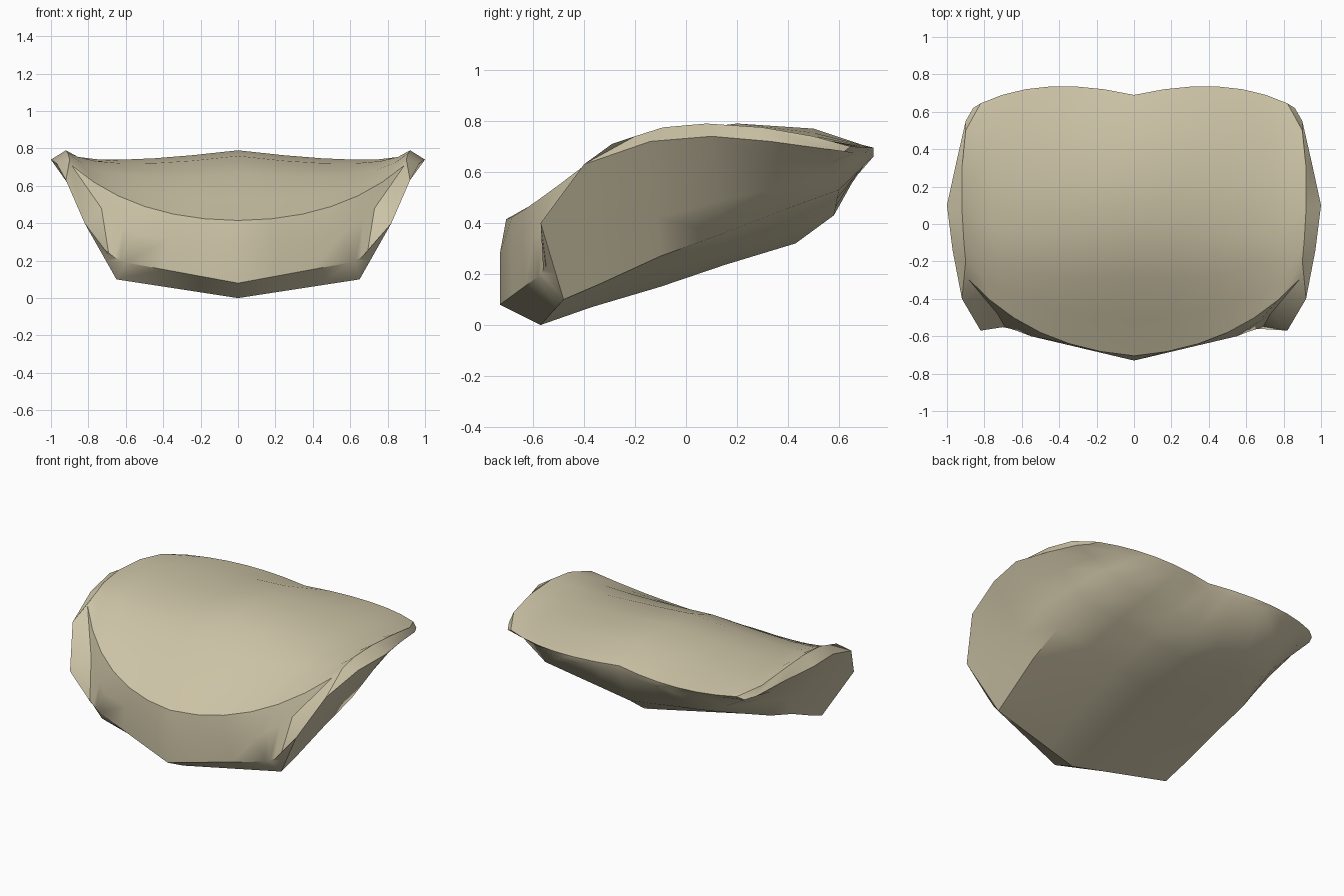
import bpy
import bmesh

default_cube = bpy.data.objects.get("Cube")
if default_cube:
    bpy.data.objects.remove(default_cube, do_unlink=True)

# Each rib: centre (y, z), middle (x, y, z), outer end (x, y, z)
TOP = [
    ((-.705, .415), (.5, -.58, .49), (.89, -.29, .71)),
    ((-.5, .53), (.55, -.42, .575), (.9, -.2, .74)),
    ((-.28, .665), (.6, -.25, .66), (.91, -.09, .775)),
    ((-.05, .76), (.62, -.05, .72), (.92, .08, .79)),
    ((.2, .79), (.62, .2, .74), (.92, .3, .775)),
    ((.5, .77), (.6, .5, .735), (.9, .5, .74)),
    ((.69, .7), (.45, .735, .695), (.82, .645, .7)),
]
BOTTOM = [
    ((-.57, 0), (.65, -.48, .1), (.82, -.57, .4)),
    ((-.37, .07), (.67, -.34, .16), (.92, -.4, .63)),
    ((-.1, .15), (.7, -.1, .27), (.97, -.14, .72)),
    ((.15, .235), (.72, .15, .36), (1, .1, .74)),
    ((.43, .32), (.68, .38, .45), (.95, .33, .72)),
    ((.58, .43), (.6, .6, .53), (.9, .55, .69)),
    ((.69, .65), (.4, .735, .66), (.86, .62, .68)),
]
FRONT = [
    ((-.73, .08), (.6, -.58, .19), (.69, -.55, .23)),
    ((-.73, .28), (.55, -.6, .34), (.73, -.48, .48)),
]
STEPS = 6


def bowed(t):
    """Weights of the three guides for a smooth arc."""
    return (1 - t) * (1 - 2 * t), 4 * t * (1 - t), t * (2 * t - 1)


def bent(t):
    """Weights of the three guides for a straight run with one corner."""
    return max(1 - 2 * t, 0), 1 - abs(2 * t - 1), max(2 * t - 1, 0)


def rib_points(rib, weights):
    """Points along a rib, mirrored across the middle."""
    (cy, cz), mid, end = rib
    points = []
    for k in range(-STEPS, STEPS + 1):
        side = -1 if k < 0 else 1
        wc, wm, we = weights(abs(k) / STEPS)
        x, y, z = (a * wc + b * wm + c * we
                   for a, b, c in zip((0, cy, cz), mid, end))
        points.append((side * x, y, z))
    return points


def make_material(name, color):
    mat = bpy.data.materials.new(name)
    mat.use_nodes = True
    mat.diffuse_color = color
    for node in mat.node_tree.nodes:
        if node.type == 'BSDF_PRINCIPLED':
            node.inputs["Base Color"].default_value = color
            node.inputs["Roughness"].default_value = .8
    return mat


# Closed loop of ribs: over the top, under the belly, up the front
loops = [rib_points(rib, bowed) for rib in TOP]
loops += [rib_points(rib, bent) for rib in BOTTOM[::-1] + FRONT]
bm = bmesh.new()
grid = [[bm.verts.new(p) for p in loop] for loop in loops]

# Skin between neighbouring ribs
for row, following in zip(grid, grid[1:] + grid[:1]):
    for k in range(2 * STEPS):
        bm.faces.new((row[k], row[k + 1], following[k + 1], following[k]))

# Side rims joining the top to the belly, and the front corners
count = len(TOP)
last = 2 * count - 1
for k in (0, -1):
    for i in range(count - 1):
        bm.faces.new((grid[i][k], grid[i + 1][k],
                      grid[last - i - 1][k], grid[last - i][k]))
    bm.faces.new((grid[0][k], grid[last][k], grid[last + 2][k]))
    bm.faces.new((grid[last][k], grid[last + 1][k], grid[last + 2][k]))

bmesh.ops.recalc_face_normals(bm, faces=bm.faces)
mesh = bpy.data.meshes.new("curved_shell")
bm.to_mesh(mesh)
bm.free()
mesh.materials.append(make_material("warm_beige", (.62, .56, .39, 1)))

shell = bpy.data.objects.new("curved_shell", mesh)
bpy.context.collection.objects.link(shell)
bpy.context.view_layer.objects.active = shell
shell.select_set(True)
bpy.ops.object.shade_smooth_by_angle(angle=.7)
